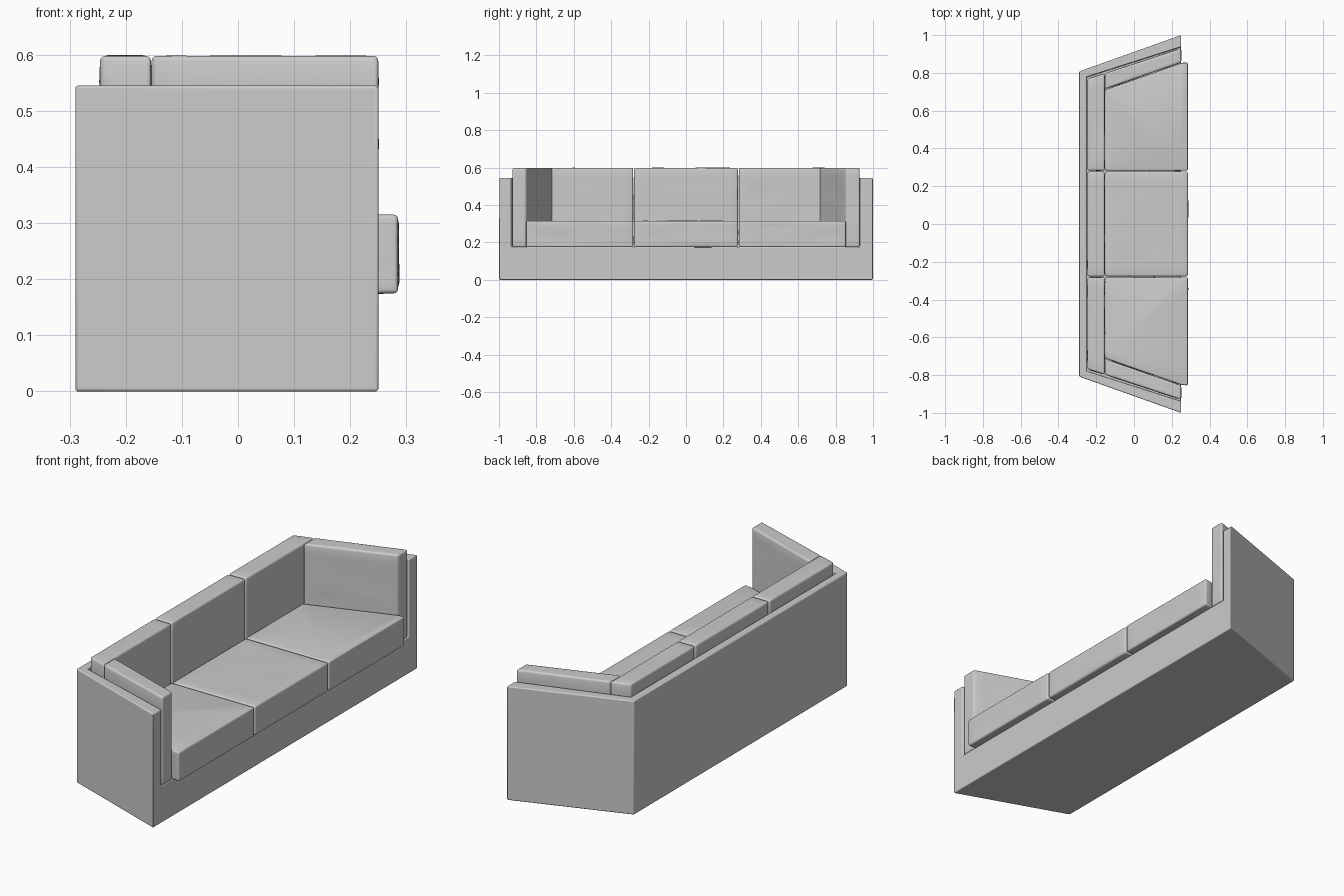
import bpy, bmesh
from mathutils import Vector, noise

if "Cube" in bpy.data.objects:
    bpy.data.objects.remove(bpy.data.objects["Cube"])


def finish(name, bm):
    bmesh.ops.recalc_face_normals(bm, faces=bm.faces)
    mesh = bpy.data.meshes.new(name)
    bm.to_mesh(mesh)
    bm.free()
    ob = bpy.data.objects.new(name, mesh)
    bpy.context.collection.objects.link(ob)
    bpy.ops.object.select_all(action='DESELECT')
    bpy.context.view_layer.objects.active = ob
    ob.select_set(True)
    bpy.ops.object.shade_smooth_by_angle(angle=0.7)
    return ob


def cushion(name, outline, z0, z1, radius=0.009, ripple=0.003):
    """Extruded outline with rounded edges and softly uneven faces."""
    bm = bmesh.new()
    base = bm.faces.new([bm.verts.new((x, y, z0)) for x, y in outline])
    ext = bmesh.ops.extrude_face_region(bm, geom=[base])["geom"]
    verts = [g for g in ext if isinstance(g, bmesh.types.BMVert)]
    bmesh.ops.translate(bm, verts=verts, vec=(0, 0, z1 - z0))
    bmesh.ops.recalc_face_normals(bm, faces=bm.faces)
    bmesh.ops.bevel(bm, geom=bm.edges[:], offset=radius, segments=3,
                    profile=0.5, affect='EDGES')
    long_edges = [e for e in bm.edges if e.calc_length() > 0.04]
    bmesh.ops.subdivide_edges(bm, edges=long_edges, cuts=10, use_grid_fill=True)
    bm.normal_update()
    # only vertices inside flat faces are moved
    moves = []
    for v in bm.verts:
        n = v.normal
        if all(f.normal.dot(n) > 0.999 for f in v.link_faces):
            p = v.co
            moves.append((v, n * ripple * noise.noise(Vector((p.x * 7, p.y * 7, p.z * 12)))))
    for v, d in moves:
        v.co += d
    return finish(name, bm)


# Frame: splayed tub with back wall, two arms and a raised floor
H, FLOOR = 0.545, 0.175
outer = [(0.25, -1.0), (-0.29, -0.808), (-0.29, 0.808), (0.25, 1.0)]
inner = [(0.25, -0.938), (-0.252, -0.778), (-0.252, 0.778), (0.25, 0.938)]
bm = bmesh.new()
ring = lambda pts, z: [bm.verts.new((x, y, z)) for x, y in pts]
ob_, ot, it, ib = ring(outer, 0), ring(outer, H), ring(inner, H), ring(inner, FLOOR)
for i in range(3):
    for a, b in ((ob_, ot), (ot, it), (it, ib)):
        bm.faces.new((a[i], a[i + 1], b[i + 1], b[i]))
bm.faces.new(ob_)
bm.faces.new(ib)
bm.faces.new((ob_[0], ot[0], it[0], ib[0], ib[3], it[3], ot[3], ob_[3]))
frame = finish("frame", bm)
bev = frame.modifiers.new("soft_edges", 'BEVEL')
bev.width = 0.005
bev.segments = 3
bev.limit_method = 'ANGLE'
bev.angle_limit = 0.25

# Middle cushions
G, S = 0.28, 0.003
cushion("back_cushion_middle", [(-0.246, -G + S), (-0.155, -G + S),
                                (-0.155, G - S), (-0.246, G - S)], FLOOR, 0.598)
cushion("seat_cushion_middle", [(-0.154, -G + S), (0.285, -G + S),
                                (0.285, G - S), (-0.154, G - S)], FLOOR, 0.315)

# Side cushions, mirrored across y
for s, side in ((1, "left"), (-1, "right")):
    m = lambda pts: [(x, y * s) for x, y in pts]
    cushion("back_cushion_" + side,
            m([(-0.246, G + S), (-0.155, G + S), (-0.155, 0.797), (-0.246, 0.768)]),
            FLOOR, 0.598)
    cushion("arm_cushion_" + side,
            m([(-0.154, 0.714), (0.25, 0.855), (0.25, 0.93), (-0.154, 0.797)]),
            FLOOR, 0.598)
    cushion("seat_cushion_" + side,
            m([(-0.154, G + S), (0.285, G + S), (0.285, 0.855), (0.25, 0.851),
               (-0.154, 0.71)]), FLOOR, 0.315, radius=0.007)
